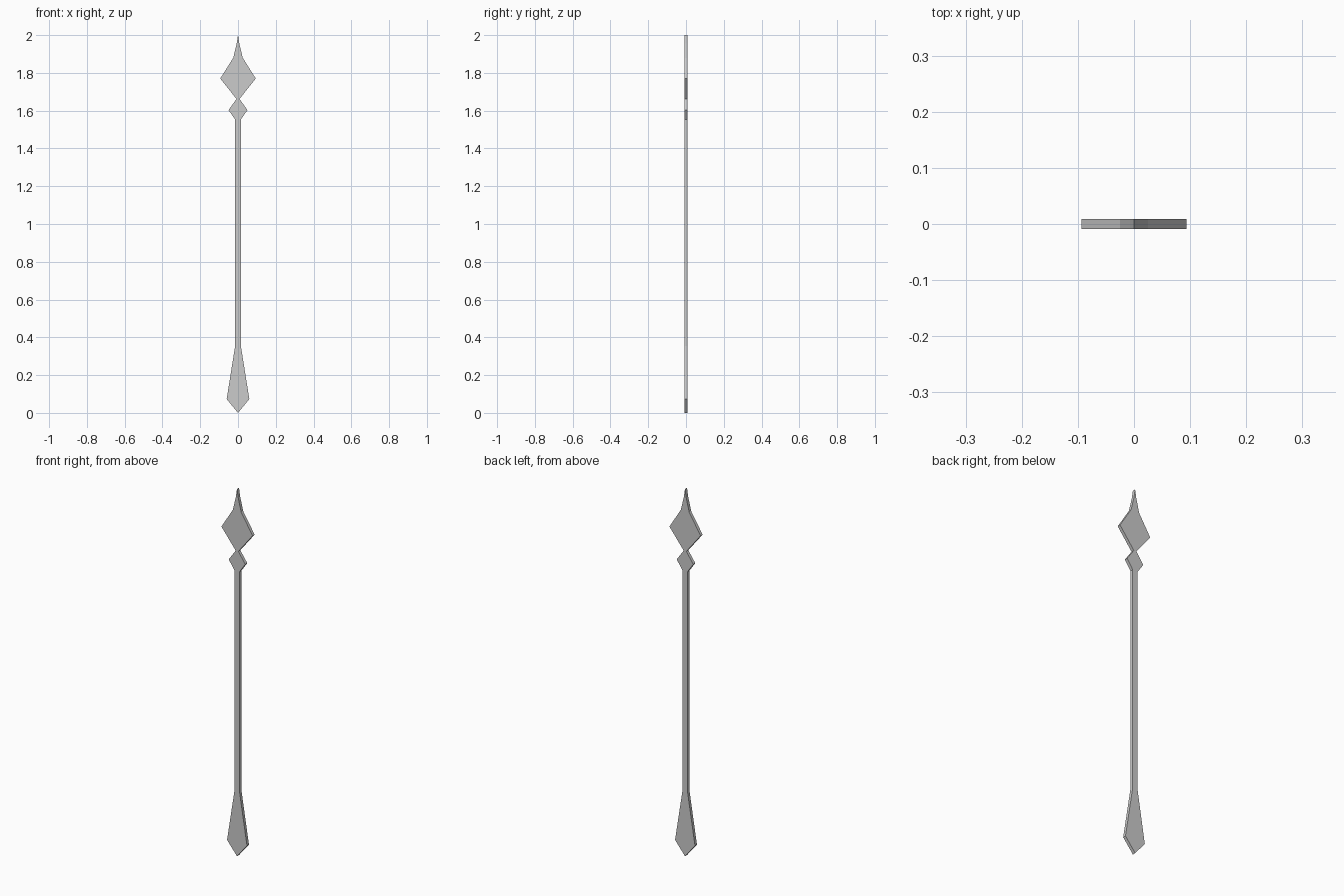
import bpy, bmesh

if "Cube" in bpy.data.objects:
    bpy.data.objects.remove(bpy.data.objects["Cube"])

HALF_DEPTH = 0.0085

# Half outline (half-width, height) of the flat spear, bottom to top
FOOT = [(0.0, 0.0), (0.06, 0.073), (0.015, 0.355)]
SHAFT = [(0.015, 1.553)]
COLLAR = [(0.05, 1.603), (0.008, 1.662)]
BLADE = [(0.094, 1.77), (0.025, 1.88), (0.007, 1.955), (0.0, 2.0)]


def flat_plate(name, half_outline):
    """Mirror the outline, fill it with a strip of faces and give it thickness."""
    bm = bmesh.new()
    rows = []
    for w, z in half_outline:
        left = bm.verts.new((-w, -HALF_DEPTH, z))
        right = bm.verts.new((w, -HALF_DEPTH, z)) if w else left
        rows.append((left, right))
    for (l0, r0), (l1, r1) in zip(rows, rows[1:]):
        bm.faces.new(list(dict.fromkeys((l0, r0, r1, l1))))
    # Extrude front face to the back
    geom = bmesh.ops.extrude_face_region(bm, geom=bm.faces[:], use_keep_orig=True)["geom"]
    back = [g for g in geom if isinstance(g, bmesh.types.BMVert)]
    bmesh.ops.translate(bm, verts=back, vec=(0, 2 * HALF_DEPTH, 0))
    bmesh.ops.recalc_face_normals(bm, faces=bm.faces[:])
    mesh = bpy.data.meshes.new(name)
    bm.to_mesh(mesh)
    bm.free()
    obj = bpy.data.objects.new(name, mesh)
    bpy.context.collection.objects.link(obj)
    return obj


# Foot, shaft, collar and blade form one continuous flat bar
flat_plate("spear_bar", FOOT + SHAFT + COLLAR + BLADE)
